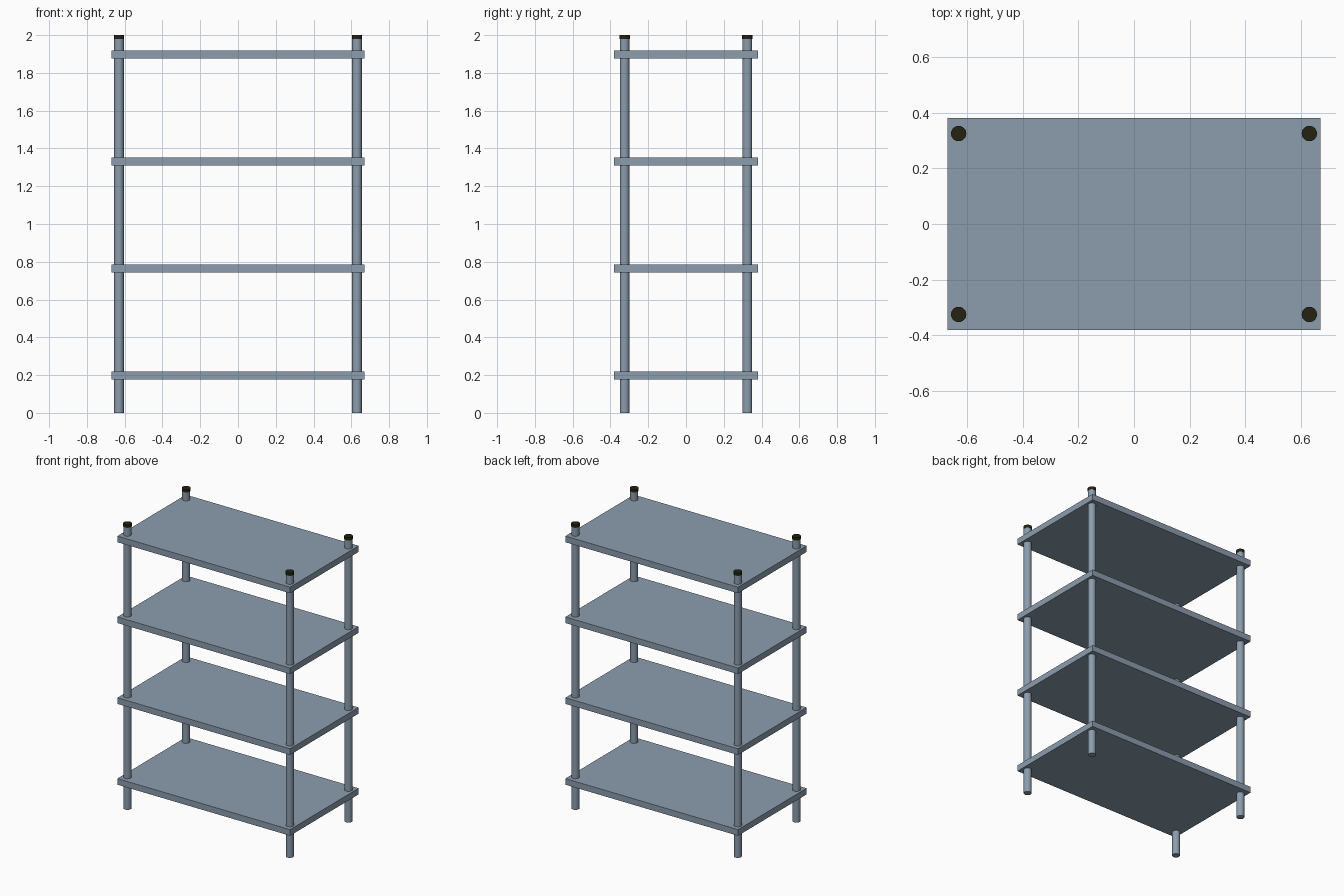
import bpy, bmesh
from mathutils import Matrix

if "Cube" in bpy.data.objects:
    bpy.data.objects.remove(bpy.data.objects["Cube"])


def material(name, color):
    m = bpy.data.materials.new(name)
    m.diffuse_color = (*color, 1)
    m.use_nodes = True
    m.node_tree.nodes["Principled BSDF"].inputs["Base Color"].default_value = m.diffuse_color
    return m


STEEL = material("blue grey steel", (0.262, 0.335, 0.42))
BLACK = material("dark cap", (0.018, 0.016, 0.006))


def add_object(name, bm, mat):
    mesh = bpy.data.meshes.new(name)
    bm.to_mesh(mesh)
    bm.free()
    mesh.materials.append(mat)
    ob = bpy.data.objects.new(name, mesh)
    bpy.context.collection.objects.link(ob)
    return ob


def box(name, size, loc, mat):
    bm = bmesh.new()
    bmesh.ops.create_cube(bm, size=1,
                          matrix=Matrix.Translation(loc) @ Matrix.Diagonal((*size, 1)))
    return add_object(name, bm, mat)


def cylinder(name, radius, x, y, z0, z1, mat):
    bm = bmesh.new()
    bmesh.ops.create_cone(bm, cap_ends=True, segments=32, radius1=radius, radius2=radius,
                          depth=z1 - z0, matrix=Matrix.Translation((x, y, (z0 + z1) / 2)))
    for f in bm.faces:
        f.smooth = abs(f.normal.z) < 0.5
    for e in bm.edges:
        if len(e.link_faces) == 2 and e.calc_face_angle() > 0.6:
            e.smooth = False
    return add_object(name, bm, mat)


# Four evenly spaced shelves
for i in range(4):
    box(f"shelf_{i + 1}", (1.34, 0.76, 0.043), (0, 0, 0.197 + 0.567 * i), STEEL)

# Corner posts with dark end caps
for side, x in (("left", -0.63), ("right", 0.63)):
    for end, y in (("front", -0.325), ("back", 0.325)):
        cylinder(f"{end}_{side}_post", 0.0255, x, y, 0, 1.985, STEEL)
        cylinder(f"{end}_{side}_cap", 0.0275, x, y, 1.98, 2.0, BLACK)
